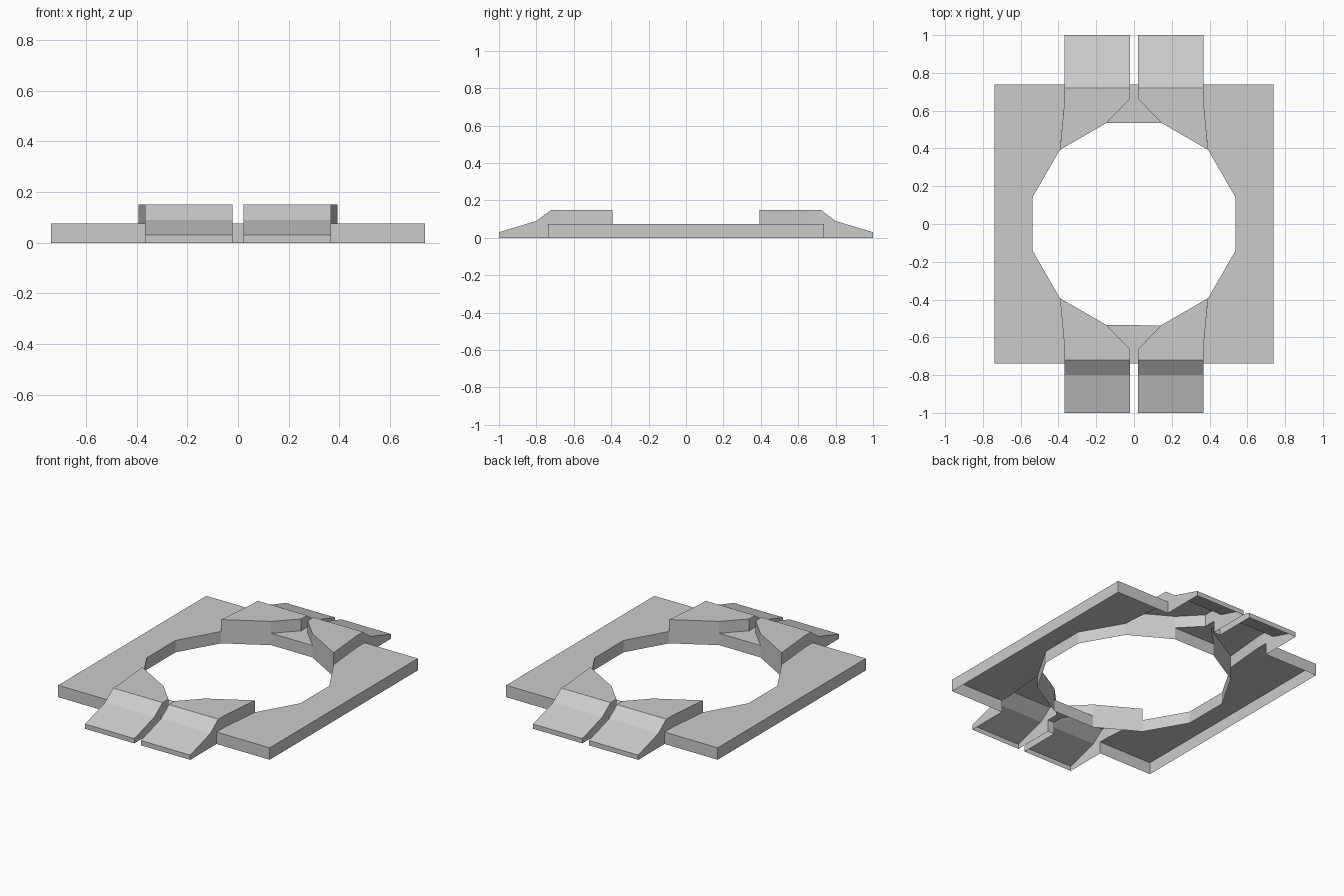
import bpy, bmesh, math

if "Cube" in bpy.data.objects:
    bpy.data.objects.remove(bpy.data.objects["Cube"])

DEPTH = -0.1  # solids reach below the ground, then get trimmed open at z = 0


def new_object(name, bm):
    bmesh.ops.recalc_face_normals(bm, faces=bm.faces)
    mesh = bpy.data.meshes.new(name)
    bm.to_mesh(mesh)
    bm.free()
    obj = bpy.data.objects.new(name, mesh)
    bpy.context.collection.objects.link(obj)
    return obj


def ramp(sx, sy):
    # cross-section pairs: inner (x, y), outer (x, y), top height
    rows = [
        ((0.192, 0.486), (0.3995, 0.3116), 0.15),
        ((0.0225, 0.662), (0.367, 0.662), 0.15),
        ((0.0225, 0.72), (0.367, 0.72), 0.15),
        ((0.0225, 0.80), (0.367, 0.80), 0.09),
        ((0.0225, 1.0), (0.367, 1.0), 0.03),
    ]
    bm = bmesh.new()
    rings = []
    for a, b, top in rows:
        pts = [(a, DEPTH), (b, DEPTH), (b, top), (a, top)]
        rings.append([bm.verts.new((sx * p[0], sy * p[1], z)) for p, z in pts])
    for r, s in zip(rings, rings[1:]):
        for i in range(4):
            j = (i + 1) % 4
            bm.faces.new((r[i], r[j], s[j], s[i]))
    bm.faces.new(rings[0])
    bm.faces.new(rings[-1])
    return new_object("ramp", bm)


# square base plate
bm = bmesh.new()
bmesh.ops.create_cube(bm, size=1)
for v in bm.verts:
    v.co.x *= 1.476
    v.co.y *= 1.476
    v.co.z = 0.075 if v.co.z > 0 else DEPTH / 2
plate = new_object("ramp_frame", bm)

# twelve-sided opening
bm = bmesh.new()
n = 12
ring = [bm.verts.new((0.555 * math.cos(math.radians(15 + 30 * i)),
                      0.555 * math.sin(math.radians(15 + 30 * i)), -0.5)) for i in range(n)]
base = bm.faces.new(ring)
ext = bmesh.ops.extrude_face_region(bm, geom=[base])
for v in ext["geom"]:
    if isinstance(v, bmesh.types.BMVert):
        v.co.z = 0.5
hole = new_object("hole_cutter", bm)

# join the four ramps to the plate, then cut the opening through everything
helpers = [(ramp(sx, sy), 'UNION') for sx in (1, -1) for sy in (1, -1)]
helpers.append((hole, 'DIFFERENCE'))
for obj, op in helpers:
    obj.hide_render = True
    mod = plate.modifiers.new(op.lower(), 'BOOLEAN')
    mod.operation = op
    mod.solver = 'EXACT'
    mod.object = obj

# trim at the ground, leaving the underside hollow
bpy.context.view_layer.update()
bm = bmesh.new()
bm.from_object(plate, bpy.context.evaluated_depsgraph_get())
bmesh.ops.bisect_plane(bm, geom=bm.verts[:] + bm.edges[:] + bm.faces[:],
                       plane_co=(0, 0, 0), plane_no=(0, 0, 1), clear_inner=True)
bmesh.ops.remove_doubles(bm, verts=bm.verts, dist=0.001)
plate.modifiers.clear()
bm.to_mesh(plate.data)
bm.free()
for obj, op in helpers:
    bpy.data.objects.remove(obj)
